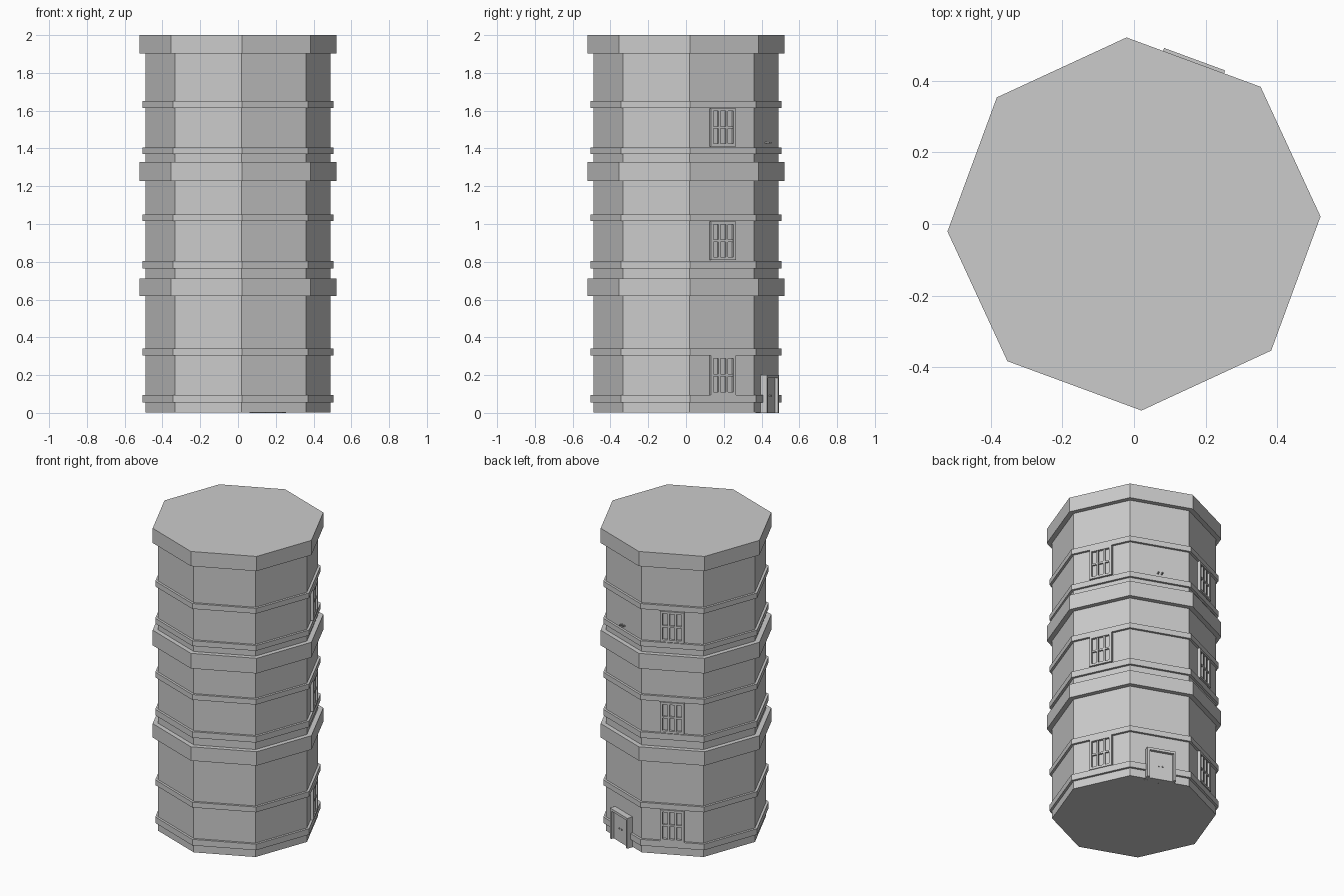
import bpy
from math import radians, cos, sin
from mathutils import Matrix, Vector

cube = bpy.data.objects.get("Cube")
if cube:
    bpy.data.objects.remove(cube, do_unlink=True)

stone = bpy.data.materials.new("grey stone")
stone.use_nodes = True
GREY = (0.6, 0.6, 0.6, 1)
stone.diffuse_color = GREY
stone.node_tree.nodes["Principled BSDF"].inputs["Base Color"].default_value = GREY

TURN = 2.3            # twist of the octagon in degrees
WALL_R = 0.49
WALL = WALL_R * cos(radians(22.5))   # distance from axis to a wall face


def prism(name, radius, z0, z1):
    """Octagonal slab between two heights."""
    bpy.ops.mesh.primitive_cylinder_add(vertices=8, radius=radius, depth=z1 - z0,
                                        location=(0, 0, (z0 + z1) / 2))
    ob = bpy.context.object
    ob.name = name
    # the primitive's first corner lies on +y, so corners repeat every 45 degrees
    ob.data.transform(Matrix.Rotation(radians(TURN), 4, "Z"))
    ob.data.materials.append(stone)
    return ob


def block(name, angle, u, z, width, height, inner, outer):
    """Box on the wall face at an angle; u runs sideways along that face."""
    bpy.ops.mesh.primitive_cube_add(size=1)
    ob = bpy.context.object
    ob.name = name
    place = (Matrix.Rotation(radians(angle), 4, "Z")
             @ Matrix.Translation(Vector(((inner + outer) / 2, u, z)))
             @ Matrix.Diagonal((outer - inner, width, height, 1)))
    ob.data.transform(place)
    ob.data.materials.append(stone)
    return ob


def window(angle, z0, z1):
    """Framed window, three panes wide and two high."""
    w, bar, mid, h = 0.146, 0.015, (z0 + z1) / 2, z1 - z0
    block("window_pane", angle, 0, mid, w - bar, h - bar, WALL - 0.02, WALL + 0.004)
    for i in range(4):
        u = (i / 3 - 0.5) * (w - bar)
        edge = i in (0, 3)
        block("window_upright", angle, u, mid, bar if edge else 0.012, h,
              WALL - 0.02, WALL + (0.02 if edge else 0.016))
    for z in (z0 + bar / 2, z1 - bar / 2):
        block("window_rail", angle, 0, z, w - bar, bar, WALL - 0.02, WALL + 0.02)
    block("window_crossbar", angle, 0, mid, w - bar, 0.012, WALL - 0.02, WALL + 0.015)


def knobs(angle, z, inner):
    for side in (-1, 1):
        block("door_knob", angle, side * 0.012, z, 0.007, 0.007, inner, inner + 0.007)


# Tower body and horizontal bands
prism("tower_wall", WALL_R, 0.003, 1.95)
for z0, z1 in ((0.055, 0.095), (0.305, 0.34), (0.765, 0.805),
               (1.015, 1.05), (1.37, 1.405), (1.615, 1.65)):
    prism("thin_band", 0.506, z0, z1)
for z0, z1 in ((0.62, 0.712), (1.228, 1.328), (1.903, 2.0)):
    prism("floor_cornice", 0.522, z0, z1)

# Windows on the two faces beside the door
face = TURN + 22.5
for angle in (face, face + 90):
    for z0, z1 in ((0.095, 0.303), (0.81, 1.013), (1.41, 1.612)):
        window(angle, z0, z1)

# Double door in its frame
door = face + 45
for side in (-1, 1):
    block("door_jamb", door, side * 0.0835, 0.1, 0.015, 0.2, 0.425, 0.491)
    block("door_leaf", door, side * 0.038, 0.093, 0.0755, 0.186, 0.425, 0.473)
block("door_lintel", door, 0, 0.192, 0.152, 0.016, 0.425, 0.491)
knobs(door, 0.09, 0.472)

# Small pair of knobs on the upper wall
for side in (-1, 1):
    block("upper_knob", door, side * 0.012, 1.43, 0.007, 0.007, WALL - 0.005, WALL + 0.024)
